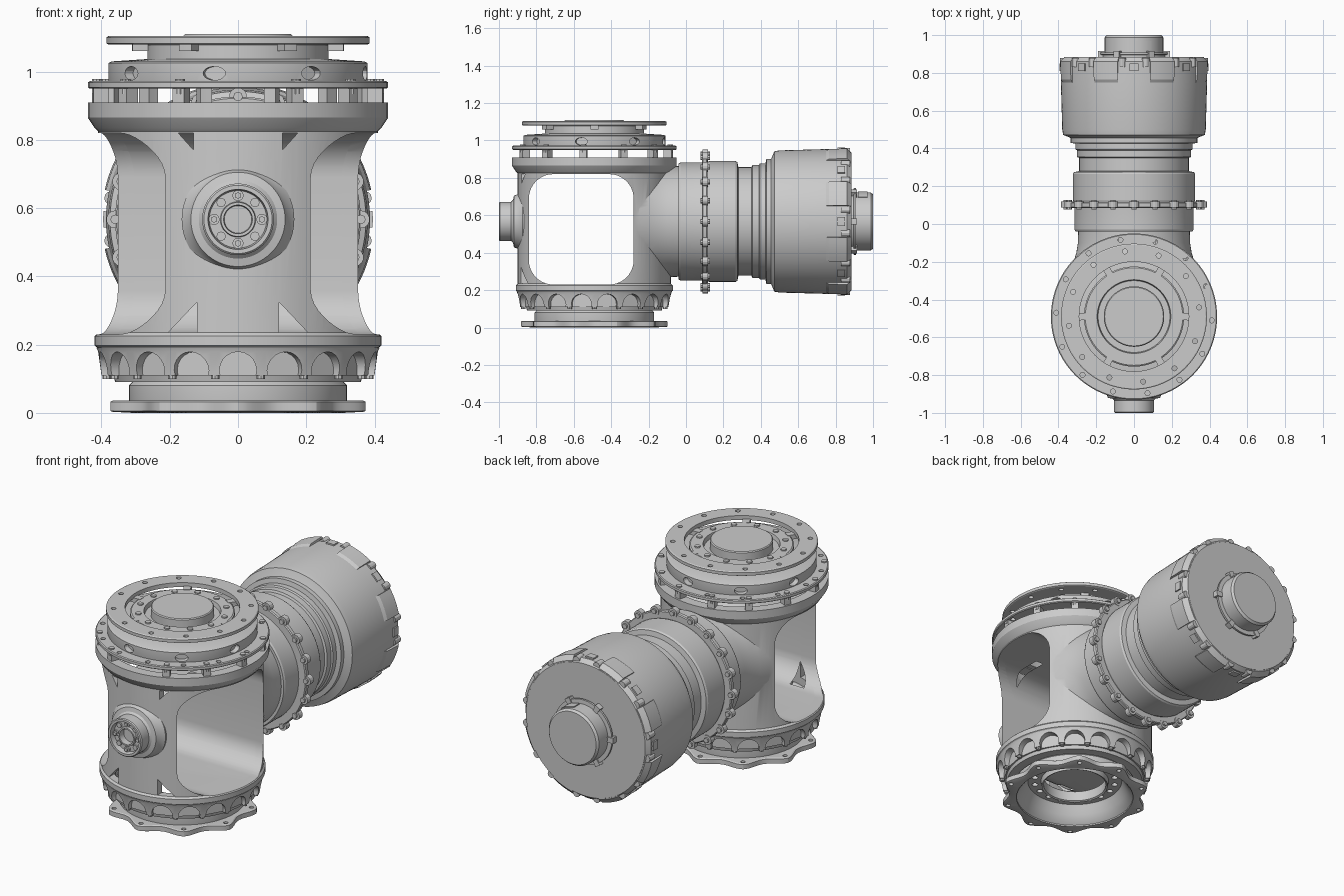
import bpy, bmesh
from math import sin, cos, pi, radians
from mathutils import Matrix as M

if "Cube" in bpy.data.objects:
    bpy.data.objects.remove(bpy.data.objects["Cube"])

# Frames: V = upright housing axis, H = horizontal actuator axis (local z -> +y)
V = M.Translation((0, -0.49, 0))
H = M.Translation((0, 0, 0.567)) @ M.Rotation(-pi / 2, 4, 'X')


def finish(name, bm, frame=M()):
    bmesh.ops.remove_doubles(bm, verts=bm.verts, dist=1e-5)
    bmesh.ops.recalc_face_normals(bm, faces=bm.faces)
    bm.transform(frame)
    me = bpy.data.meshes.new(name)
    bm.to_mesh(me)
    bm.free()
    ob = bpy.data.objects.new(name, me)
    bpy.context.collection.objects.link(ob)
    return ob


def spin(bm, pts, n=96, a0=0.0, a1=360.0, mod=None):
    """Revolve a closed (radius, height) profile, fully or over a sector."""
    full = a1 - a0 >= 360
    rings = []
    for i in range(n if full else n + 1):
        a = radians(a0 + (a1 - a0) * i / n)
        ring = []
        for r, h in pts:
            q = mod(a, r) if mod else r
            ring.append(bm.verts.new((q * sin(a), -q * cos(a), h)))
        rings.append(ring)
    k = len(pts)
    for i in range(n):
        A, B = rings[i], rings[(i + 1) % len(rings)]
        for j in range(k):
            l = (j + 1) % k
            if pts[j][0] == 0 and pts[l][0] == 0:
                continue
            if pts[j][0] == 0:
                bm.faces.new((A[j], A[l], B[l]))
            elif pts[l][0] == 0:
                bm.faces.new((A[j], A[l], B[j]))
            else:
                bm.faces.new((A[j], A[l], B[l], B[j]))
    if not full:
        bm.faces.new(rings[0])
        bm.faces.new(rings[-1])


def lathe(name, frame, pts, n=96, mod=None):
    bm = bmesh.new()
    spin(bm, pts, n, mod=mod)
    return finish(name, bm, frame)


def sectors(name, frame, pts, centres, width, n=6):
    bm = bmesh.new()
    for c in centres:
        spin(bm, pts, n, c - width / 2, c + width / 2)
    return finish(name, bm, frame)


def pins(name, frame, angles, R, rad, z0, z1, segs=14):
    """Ring of small cylinders parallel to the frame axis."""
    bm = bmesh.new()
    for a in angles:
        t = radians(a)
        bmesh.ops.create_cone(bm, cap_ends=True, segments=segs, radius1=rad, radius2=rad, depth=z1 - z0,
                              matrix=M.Translation((R * sin(t), -R * cos(t), (z0 + z1) / 2)))
    return finish(name, bm, frame)


def radials(name, frame, angles, r0, r1, z, sx, sz, segs=20):
    """Ring of oval cylinders pointing outwards from the frame axis."""
    bm = bmesh.new()
    for a in angles:
        mat = (M.Rotation(radians(a), 4, 'Z') @ M.Translation((0, -(r0 + r1) / 2, z))
               @ M.Rotation(pi / 2, 4, 'X') @ M.Diagonal((sx, sz, 1, 1)))
        bmesh.ops.create_cone(bm, cap_ends=True, segments=segs, radius1=1, radius2=1, depth=r1 - r0, matrix=mat)
    return finish(name, bm, frame)


def boolean(ob, tool, op='DIFFERENCE'):
    m = ob.modifiers.new('bool', 'BOOLEAN')
    m.operation, m.solver, m.object = op, 'EXACT', tool
    bpy.context.view_layer.objects.active = ob
    bpy.ops.object.modifier_apply(modifier=m.name)
    bpy.data.objects.remove(tool)


def every(n, start=0.0):
    return [start + 360 * i / n for i in range(n)]


# Main housing: shell + neck + front boss, hollowed out
body = lathe('housing', V, [(0, .19), (.41, .19), (.42, .197), (.42, .225), (.41, .235), (.41, .825),
                            (.42, .835), (.44, .865), (.44, .91), (0, .91)])
boolean(body, lathe('neck', H, [(0, -.28), (.35, -.28), (.34, -.25), (.32, -.2), (.305, -.15), (.297, -.1),
                                (.295, -.03), (0, -.03)]), 'UNION')
boolean(body, lathe('boss', H, [(0, -.8), (.165, -.8), (.165, -.875), (.147, -.895), (.138, -.92), (.115, -.925),
                                (.105, -.935), (.105, -.995), (.1, -1), (.088, -1), (.084, -.97), (.052, -.97),
                                (.05, -.985), (.042, -.985), (.04, -.95), (0, -.95)], 64), 'UNION')
boolean(body, lathe('cut_inside', V, [(0, .1), (.37, .1), (.37, .84), (.385, .87), (.385, 1), (0, 1)]))
boolean(body, lathe('cut_bore', H, [(0, -.4), (.25, -.4), (.25, 0), (0, 0)], 64))

# Side windows with rounded corners
bm = bmesh.new()
bmesh.ops.create_cube(bm, size=1, matrix=M.Translation((0, -.56, .525)) @ M.Diagonal((1.4, .56, .59, 1)))
long_edges = [e for e in bm.edges if abs(e.verts[0].co.x - e.verts[1].co.x) > 1]
bmesh.ops.bevel(bm, geom=long_edges, offset=.13, segments=10, profile=.5, affect='EDGES')
boolean(body, finish('cut_windows', bm))

# Triangular openings on the front wall
bm = bmesh.new()
for s in (-1, 1):
    for tri in (((.205, .235), (.12, .235), (.12, .325)), ((.175, .82), (.13, .82), (.13, .77))):
        f = bm.faces.new([bm.verts.new((s * x, -1, z)) for x, z in tri])
        ext = bmesh.ops.extrude_face_region(bm, geom=[f], use_keep_orig=True)['geom']
        bmesh.ops.translate(bm, vec=(0, .4, 0), verts=[v for v in ext if isinstance(v, bmesh.types.BMVert)])
boolean(body, finish('cut_triangles', bm))

# Boss bolts
pins('boss_bolts', H, every(4), .07, .016, -.98, -.955)
pins('boss_bolt_heads', H, every(4), .07, .010, -.99, -.955, 6)
pins('boss_lugs', H, every(4, 45), .07, .014, -.98, -.955, 8)

# Lower collar with arched recesses
collar = lathe('lower_collar', V, [(.33, .09), (.36, .09), (.365, .11), (.4, .11), (.41, .18), (.415, .192),
                                   (.36, .192), (.34, .18), (.33, .16)])
boolean(collar, radials('cut_arches', V, every(18), .372, .5, .125, .054, .054))
pins('collar_bolts', V, every(18, 10), .35, .012, .17, .2, 8)
pins('collar_lower_bolts', V, every(18, 10), .385, .012, .1, .12, 8)


# Star-shaped base flange with a dished underside
def star(a, r):
    return r - (.045 * (.5 - .5 * cos(10 * a)) ** .8 if r > .37 else 0)


flange = lathe('base_flange', V, [(.31, 0), (.385, .003), (.392, .006), (.392, .032), (.385, .036), (.31, .036)],
               160, star)
boolean(flange, pins('cut_holes', V, every(10), .365, .012, -.1, .1))
base = lathe('base_hub', V, [(.315, .004), (.32, .03), (.32, .08), (.31, .09), (.345, .092), (.345, .13), (.3, .135),
                             (.17, .135), (.165, .13), (.165, .075), (.175, .07), (.18, .1), (.25, .1), (.26, .08),
                             (.275, .05), (.295, .02)])
boolean(base, pins('cut_holes', V, every(18), .215, .016, .05, .2))

# Upper spacer posts and tie ring
half = [24, 52, 82, 112, 140, 166]
posts = half + [-a for a in half]
sectors('spacer_posts', V, [(.385, .9), (.43, .9), (.43, .96), (.385, .96)], posts, 5, 3)
ring = lathe('tie_ring', V, [(.37, .95), (.435, .95), (.44, .954), (.44, .968), (.435, .972), (.37, .972)])
boolean(ring, pins('cut_holes', V, every(14, 10), .412, .013, .9, 1))
pins('tie_ring_bolts', V, posts, .418, .015, .935, .978, 10)

# Upper cap with oval slots and central disc
cap = lathe('upper_cap', V, [(0, 1.11), (.155, 1.11), (.16, 1.105), (.16, 1.06), (.19, 1.06), (.195, 1.083),
                             (.258, 1.083), (.265, 1.078), (.265, 1.037), (.37, 1.03), (.38, 1.025), (.38, .972),
                             (.375, .955), (.34, .955), (.33, .985), (.25, .985), (.24, 1.01), (0, 1.01)])
boolean(cap, radials('cut_slots', V, every(8, -10.6), .35, .5, .995, .033, .02))
pins('cap_bolts', V, every(12, 15), .226, .015, 1.07, 1.09, 12)

# Top flange on short tabs
top = lathe('top_flange', V, [(.29, 1.08), (.38, 1.08), (.386, 1.083), (.386, 1.1), (.38, 1.104), (.29, 1.104)])
boolean(top, pins('cut_holes', V, every(12, 8), .348, .013, 1, 1.2))
sectors('flange_tabs', V, [(.25, 1.06), (.31, 1.06), (.31, 1.085), (.25, 1.085)], every(6, 30), 8, 3)

# Horizontal actuator barrel
lathe('actuator', H, [(0, -.06), (.12, -.06), (.125, -.1), (.245, -.1), (.248, -.04), (.31, -.04), (.315, -.03),
                      (.315, .08), (.32, .12), (.323, .125), (.323, .265), (.317, .275), (.29, .28), (.29, .35),
                      (.302, .355), (.302, .39), (.31, .395), (.31, .425), (.335, .43), (.335, .455), (.345, .46),
                      (.375, .472), (.38, .5), (.387, .75), (.387, .86), (.368, .885), (0, .885)], 96)
pins('actuator_inner_bolts', H, every(16), .19, .016, -.11, -.08, 12)

# Bolted clamp ring around the actuator
lathe('clamp_ring', H, [(.3, .085), (.355, .085), (.36, .09), (.36, .11), (.355, .115), (.3, .115)])
pins('clamp_lugs', H, every(20), .36, .026, .088, .118)
pins('clamp_bolts', H, every(20), .36, .014, .078, .128, 8)

# Rear rim pads, key blocks and bolts
pads = every(8, 22.5)
sectors('rim_pads', H, [(.36, .745), (.385, .745), (.396, .765), (.4, .86), (.375, .884), (.36, .884)], pads, 20)
sectors('rim_keys', H, [(.36, .81), (.395, .81), (.395, .85), (.36, .85)], every(8), 7, 3)
pins('rim_bolts', H, [a + d for a in pads for d in (-13, 13)], .377, .02, .83, .878, 12)

# Tail shaft with its retaining collar
lathe('tail_shaft', H, [(0, .87), (.155, .87), (.155, .988), (.145, 1), (0, 1)], 64)
lathe('tail_collar', H, [(.14, .88), (.165, .88), (.165, .895), (.178, .897), (.178, .908), (.14, .91)], 64)
sectors('tail_clips', H, [(.14, .88), (.19, .88), (.19, .915), (.14, .915)], every(6, 30), 10, 3)
sectors('tail_key', H, [(.14, .92), (.16, .92), (.16, .97), (.14, .97)], [20], 30, 6)

# Smooth shading with sharp edges kept
for ob in bpy.data.objects:
    ob.select_set(True)
bpy.ops.object.shade_smooth_by_angle(angle=radians(25))
